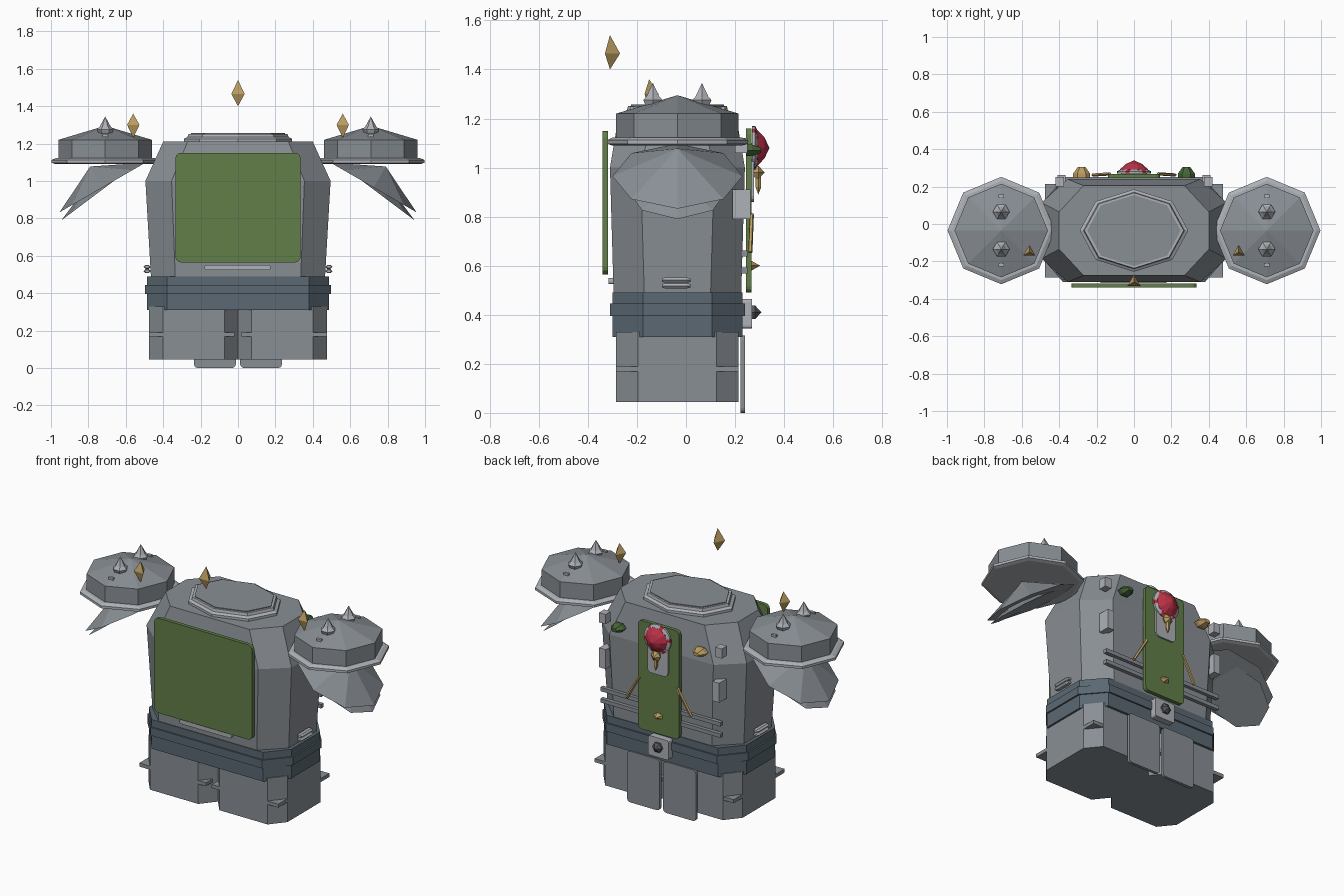
import bpy, bmesh, math
from mathutils import Vector, Matrix

if "Cube" in bpy.data.objects:
    bpy.data.objects.remove(bpy.data.objects["Cube"])

CY = -0.035  # depth of the body axis


def material(name, r, g, b):
    m = bpy.data.materials.new(name)
    m.use_nodes = True
    m.diffuse_color = (r, g, b, 1)
    m.node_tree.nodes["Principled BSDF"].inputs["Base Color"].default_value = (r, g, b, 1)
    return m


GREY = material("steel grey", 0.25, 0.275, 0.30)
LIGHT = material("light steel", 0.42, 0.44, 0.47)
BELT = material("blue grey", 0.105, 0.14, 0.17)
GREEN = material("cloth green", 0.12, 0.21, 0.065)
GOLD = material("gold", 0.50, 0.34, 0.12)
RED = material("red", 0.48, 0.03, 0.06)
MOSS = material("dark green", 0.06, 0.13, 0.04)
DARK = material("dark steel", 0.09, 0.10, 0.11)


def finish(name, bm, *mats):
    bmesh.ops.recalc_face_normals(bm, faces=bm.faces)
    mesh = bpy.data.meshes.new(name)
    bm.to_mesh(mesh)
    bm.free()
    obj = bpy.data.objects.new(name, mesh)
    for m in mats:
        mesh.materials.append(m)
    bpy.context.collection.objects.link(obj)
    return obj


def loft(name, rings, mat, matrix=None):
    """Skin a stack of equal rings and close both ends; one-point rings are tips."""
    bm = bmesh.new()
    vs = [[bm.verts.new(p) for p in ring] for ring in rings]
    for a, b in zip(vs, vs[1:]):
        n = max(len(a), len(b))
        for i in range(n):
            j = (i + 1) % n
            quad = [a[i % len(a)], a[j % len(a)], b[j % len(b)], b[i % len(b)]]
            bm.faces.new(list(dict.fromkeys(quad)))
    for ring in (vs[0], vs[-1]):
        if len(ring) > 2:
            bm.faces.new(ring)
    if matrix:
        bm.transform(matrix)
    return finish(name, bm, mat)


def octagon(hx, hy, fx, fy, z, cx=0):
    """Chamfered rectangle: half sizes hx, hy and flat half lengths fx, fy."""
    half = [(hx, -fy), (hx, fy), (fx, hy), (-fx, hy)]
    pts = half + [(-x, -y) for x, y in half]
    return [(cx + x, CY + y, z) for x, y in pts]


def turned(name, profile, n, loc, mat, axis=(0, 0, 1), sx=1, sy=1, phase=0):
    """Polygonal turned solid from (radius, height) pairs along an axis."""
    rings = []
    for r, h in profile:
        count = n if r > 0 else 1
        rings.append([(r * sx * math.cos(phase + math.tau * i / n),
                       r * sy * math.sin(phase + math.tau * i / n), h) for i in range(count)])
    turn = Vector((0, 0, 1)).rotation_difference(Vector(axis)).to_matrix().to_4x4()
    return loft(name, rings, mat, Matrix.Translation(loc) @ turn)


def plate(name, x, y, z, mat, corner=0.0):
    """Box from (low, high) ranges, with upright corners rounded as seen from the front."""
    bm = bmesh.new()
    bmesh.ops.create_cube(bm, size=1)
    for v in bm.verts:
        v.co = [r[0] if c < 0 else r[1] for c, r in zip(v.co, (x, y, z))]
    if corner:
        edges = [e for e in bm.edges if abs(e.verts[0].co.y - e.verts[1].co.y) > 1e-5]
        bmesh.ops.bevel(bm, geom=edges, offset=corner, segments=3, profile=0.5, affect='EDGES')
    return finish(name, bm, mat)


def diamond(name, loc, r, up, down, mat=GOLD):
    return turned(name, [(0, -down), (r, 0), (0, up)], 3, loc, mat, phase=math.pi / 2)


# Torso and neck collar
loft("torso", [octagon(0.465, 0.26, 0.335, 0.135, 0.48),
               octagon(0.495, 0.275, 0.355, 0.15, 1.0),
               octagon(0.40, 0.24, 0.27, 0.10, 1.21)], GREY)
turned("neck_collar", [(0.29, 1.20), (0.29, 1.225), (0.27, 1.235), (0.265, 1.252)], 8,
       (0, CY, 0), LIGHT, sy=0.76)
turned("neck_cap", [(0.25, 1.22), (0.25, 1.257)], 8, (0, CY, 0), GREY, sy=0.76)

# Belt of three bands
for name, grow, z0, z1 in (("belt_lower", 0, 0.31, 0.40), ("belt_middle", 0.01, 0.395, 0.445),
                           ("belt_upper", 0, 0.44, 0.49)):
    loft(name, [octagon(0.487 + grow, 0.265 + grow, 0.38, 0.14, z) for z in (z0, z1)], BELT)

# Front panel and the bar beneath it
plate("front_panel", (-0.335, 0.335), (-0.34, -0.318), (0.565, 1.15), GREEN, 0.03)
plate("front_bar", (-0.18, 0.175), (-0.315, -0.28), (0.525, 0.55), LIGHT, 0.011)

# Back banner, emblem and buckle
plate("back_banner", (-0.14, 0.14), (0.245, 0.268), (0.49, 1.16), GREEN, 0.025)
plate("emblem_backing", (-0.07, 0.07), (0.26, 0.278), (0.86, 1.10), LIGHT, 0.025)
back = (0, 1, 0)
ring = turned("emblem_ring", [(0.09, 0), (0.09, 0.012), (0.07, 0.022)], 24, (0, 0.27, 1.08), LIGHT, back)
ring.data.materials.append(RED)
for face in ring.data.polygons:
    if len(face.vertices) == 4 and face.index % 4 == 0:
        face.material_index = 1
turned("emblem_dome", [(0.075, 0), (0.075, 0.022), (0.045, 0.05), (0, 0.07)], 10,
       (0, 0.27, 1.08), RED, back)
turned("emblem_drop_stone", [(0.02, 0), (0.033, 0.02), (0, 0.045)], 6, (0, 0.275, 0.98), GOLD, back)
turned("emblem_drop", [(0, 0.89), (0.012, 0.92), (0.012, 0.97)], 5, (0, 0.295, 0), GOLD)
turned("banner_stone", [(0.035, 0), (0, 0.035)], 5, (0, 0.267, 0.60), GOLD, back, sy=0.6)
for name, x, mat in (("gold_back_stone", -0.28, GOLD), ("green_back_stone", 0.28, MOSS)):
    turned(name, [(0.045, 0), (0.045, 0.025), (0.02, 0.06)], 6, (x, 0.245, 1.07), mat, back, sy=0.6)
plate("buckle", (-0.07, 0.07), (0.22, 0.27), (0.345, 0.465), LIGHT, 0.012)
turned("buckle_knob", [(0.032, 0), (0.032, 0.015), (0, 0.04)], 6, (0, 0.267, 0.41), DARK, back)

# Bars across the back
for z in (0.58, 0.65):
    plate("back_bar", (-0.41, 0.41), (0.225, 0.25), (z - 0.012, z + 0.012), GREY)

# Paired parts
for side, s in (("left", 1), ("right", -1)):
    def span(a, b):
        return tuple(sorted((s * a, s * b)))

    # Leg, its thin ledge, and the hanging back plate
    loft(side + "_leg", [octagon(0.238, 0.25, 0.165, 0.16, z, s * 0.237) for z in (0.045, 0.33)], GREY)
    plate(side + "_leg_ledge", span(0.02, 0.475), (-0.285, 0.213), (0.168, 0.19), GREY)
    plate(side + "_back_tasset", span(0.012, 0.235), (0.222, 0.24), (0.0, 0.315), GREY, 0.02)

    # Small fittings on flank and back
    for i, z in enumerate((0.518, 0.541)):
        turned(side + "_flank_fitting", [(0.008, -0.058), (0.012, -0.045), (0.012, 0.045), (0.008, 0.058)],
               6, (s * 0.486, -0.04, z), LIGHT, back, sx=1.6)
    plate(side + "_back_clip", span(0.365, 0.41), (0.19, 0.262), (0.79, 0.91), LIGHT)
    plate(side + "_upper_clip", span(0.375, 0.42), (0.20, 0.25), (1.06, 1.12), LIGHT)

    # Diagonal gold cord beside the banner
    top, low = Vector((s * 0.13, 0.268, 0.81)), Vector((s * 0.22, 0.262, 0.655))
    turned(side + "_gold_cord", [(0.009, 0), (0.009, (low - top).length)], 5, top, GOLD, low - top)

    # Shoulder pad with rim and spikes
    cx = s * 0.71
    turned(side + "_pad", [(0.25, 1.10), (0.25, 1.22), (0, 1.295)], 8, (cx, CY, 0), GREY)
    turned(side + "_pad_rim", [(0.265, 1.09), (0.287, 1.097), (0.287, 1.112), (0.265, 1.122)], 8,
           (cx, CY, 0), LIGHT)
    for y in (-0.1, 0.1):
        turned(side + "_pad_spike", [(0.028, 1.24), (0.045, 1.275), (0.03, 1.29), (0, 1.345)], 6,
               (cx, CY + y, 0), LIGHT)
        plate(side + "_pad_stud", (cx - 0.015, cx + 0.015),
              (CY + 1.85 * y - 0.008, CY + 1.85 * y + 0.008), (1.22, 1.25), LIGHT)
    diamond(side + "_pad_diamond", (s * 0.56, -0.15, 1.30), 0.038, 0.06, 0.07)

    # Two overlapping arm plates, each a tilted shallow cone
    turned(side + "_upper_arm_plate", [(0.265, 0), (0, 0.13)], 8, (s * 0.725, CY, 0.965), GREY,
           (s * 0.5, 0, 0.866))
    turned(side + "_lower_arm_plate", [(0.205, 0), (0, 0.06)], 8, (s * 0.78, CY, 0.913), GREY,
           (s * 0.6, 0, 0.8))

# Floating diamond
diamond("floating_diamond", (0, -0.31, 1.465), 0.041, 0.075, 0.065)
